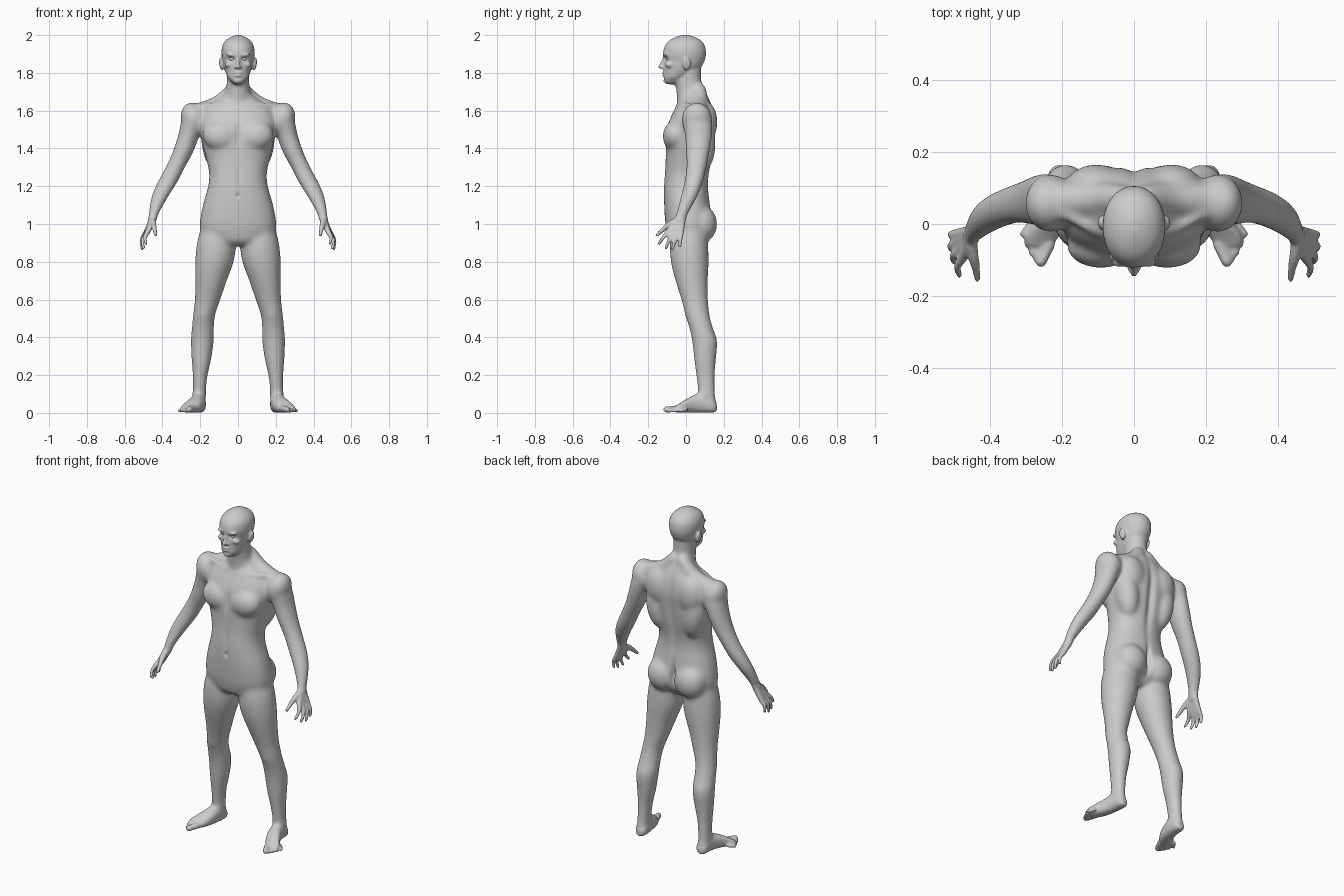
import bpy, bmesh, math
from mathutils import Vector, Matrix

bm = bmesh.new()


def spline(rows, steps=5):
    """Catmull-Rom interpolation through rows of numbers."""
    out = []
    for i in range(len(rows) - 1):
        a, b, c, d = (rows[min(max(i + k, 0), len(rows) - 1)] for k in (-1, 0, 1, 2))
        for s in range(steps):
            t = s / steps
            out.append([0.5 * (2 * q + (r - p) * t + (2 * p - 5 * q + 4 * r - w) * t * t
                               + (3 * q - p - 3 * r + w) * t ** 3)
                        for p, q, r, w in zip(a, b, c, d)])
    return out + [list(rows[-1])]


def loft(rows, power=2.0, upright=False, side=1, n=40):
    """Closed loft; each row is centre x, y, z and the two radii of its ring."""
    rings = []
    for x, y, z, ra, rb in spline(rows):
        ring = []
        for k in range(n):
            a = 2 * math.pi * k / n
            u = math.copysign(abs(math.cos(a)) ** (2 / power), math.cos(a)) * ra
            v = math.copysign(abs(math.sin(a)) ** (2 / power), math.sin(a)) * rb
            p = (x + u, y, z + v) if upright else (x + u, y + v, z)
            ring.append(bm.verts.new((p[0] * side, p[1], p[2])))
        rings.append(ring)
    faces = [bm.faces.new(rings[0]), bm.faces.new(rings[-1][::-1])]
    for r, s in zip(rings, rings[1:]):
        for k in range(n):
            faces.append(bm.faces.new((r[k], s[k], s[(k + 1) % n], r[(k + 1) % n])))
    bmesh.ops.recalc_face_normals(bm, faces=faces)


def slices(rows):
    """Convert z, half width, front y, back y into loft rows."""
    return [(0, (f + b) / 2, z, w, (b - f) / 2) for z, w, f, b in rows]


def blob(c, r, side=1, tilt=0, sub=3):
    m = (Matrix.Translation((c[0] * side, c[1], c[2])) @ Matrix.Rotation(tilt * side, 4, 'Y')
         @ Matrix.Diagonal((r[0], r[1], r[2], 1)))
    bmesh.ops.create_icosphere(bm, subdivisions=sub, radius=1, matrix=m)


def strand(points, side=1):
    """Tapered rounded strand through points x, y, z, radius."""
    for x, y, z, r in spline(points, 8):
        blob((x, y, z), (r, r, r), side, sub=2)


# Torso, neck and head
loft(slices([(0.885, .09, -.06, .07), (0.91, .14, -.088, .095), (0.95, .19, -.10, .125),
             (1.0, .203, -.109, .14), (1.1, .186, -.116, .128), (1.2, .158, -.117, .118),
             (1.27, .153, -.112, .124), (1.35, .170, -.108, .140), (1.45, .193, -.108, .152),
             (1.53, .205, -.095, .158), (1.60, .185, -.065, .148), (1.65, .12, -.038, .13),
             (1.69, .07, -.035, .11)]), 2.3)
loft(slices([(1.60, .085, -.04, .13), (1.66, .072, -.048, .118), (1.71, .064, -.052, .097),
             (1.76, .060, -.055, .08), (1.84, .06, -.04, .08)]))
loft(slices([(1.738, .022, -.112, -.07), (1.75, .036, -.118, -.035), (1.775, .054, -.119, .0),
             (1.80, .065, -.118, .045), (1.83, .074, -.118, .08), (1.865, .081, -.117, .099),
             (1.90, .087, -.122, .106), (1.94, .084, -.113, .101), (1.97, .067, -.09, .081),
             (1.99, .039, -.054, .046), (2.0, .012, -.02, .015)]), 2.1)

# Face centre: nose, lips, chin
strand([(0, -.117, 1.878, .008), (0, -.127, 1.852, .009), (0, -.136, 1.832, .012)])
blob((0, -.117, 1.800), (.024, .011, .007))
blob((0, -.116, 1.787), (.021, .011, .007))
blob((0, -.106, 1.757), (.028, .018, .017))

for s in (1, -1):
    # Face sides: nostrils, brow, cheekbone, ear
    blob((.011, -.122, 1.829), (.009, .012, .008), s)
    blob((.034, -.108, 1.894), (.03, .014, .008), s, -.1)
    blob((.046, -.085, 1.845), (.026, .025, .016), s, .3)
    blob((.088, .004, 1.847), (.012, .022, .036), s, .15)
    # Muscle masses: chest, shoulder, shoulder blade, flank, buttock
    blob((.092, -.060, 1.465), (.098, .064, .080), s, -.2)
    blob((.233, .058, 1.555), (.068, .082, .092), s, .35)
    blob((.105, .105, 1.54), (.085, .062, .11), s)
    blob((.125, .085, 1.42), (.068, .072, .15), s, .15)
    blob((.092, .082, 1.0), (.095, .084, .10), s)
    strand([(.03, .07, 1.71, .04), (.10, .07, 1.635, .05), (.20, .065, 1.595, .05)], s)
    # Collarbone
    strand([(.02, -.04, 1.625, .016), (.10, -.02, 1.632, .016), (.2, .03, 1.625, .016)], s)
    # Arm
    loft([(.20, .06, 1.61, .045, .055), (.235, .06, 1.55, .062, .078), (.26, .066, 1.47, .057, .073),
          (.292, .062, 1.38, .055, .063), (.332, .055, 1.30, .052, .054),
          (.374, .040, 1.22, .053, .050), (.411, .018, 1.15, .046, .045),
          (.438, -.010, 1.08, .033, .036), (.452, -.030, 1.03, .024, .032),
          (.460, -.040, 1.00, .020, .036)], side=s)
    # Palm and fingers: knuckle, middle joint, tip
    hand = [((.474, -.088, .967), (.492, -.119, .930), (.486, -.143, .897)),
            ((.481, -.067, .956), (.504, -.090, .912), (.500, -.106, .872)),
            ((.486, -.046, .951), (.510, -.061, .907), (.507, -.072, .868)),
            ((.486, -.026, .956), (.509, -.029, .917), (.508, -.032, .882))]
    for i, (k, m, t) in enumerate(hand):
        strand([(.455, -.046 + .009 * i, 1.02, .018), (*k, .0155), (*m, .0115), (*t, .009)], s)
    strand([(.455, -.048, 1.02, .019), (.447, -.092, .995, .016), (.440, -.126, .966, .0125),
            (.436, -.153, .942, .010)], s)
    # Leg
    loft([(.113, .02, .99, .08, .09), (.114, .016, .90, .103, .101), (.125, .020, .80, .102, .100),
          (.143, .030, .70, .084, .086), (.161, .046, .60, .068, .071),
          (.179, .060, .52, .059, .065), (.186, .080, .45, .059, .063),
          (.189, .099, .38, .061, .067), (.194, .101, .28, .052, .058),
          (.200, .103, .20, .040, .050), (.204, .108, .12, .035, .046),
          (.206, .112, .05, .034, .048)], side=s)
    blob((.18, .02, .53), (.035, .028, .045), s)
    blob((.205, .10, .10), (.042, .022, .02), s)
    # Foot, then toes
    loft([(.205, .163, .028, .015, .018), (.205, .145, .035, .032, .033), (.207, .10, .05, .037, .049),
          (.216, .05, .050, .040, .049), (.235, .0, .037, .046, .036),
          (.256, -.035, .025, .047, .024), (.266, -.062, .018, .034, .014)], 2.4, True, s)
    for i in range(5):
        t = i / 4
        r = (.018, .013, .0125, .012, .0115)[i]
        a = Vector((.236, -.055, .022)).lerp(Vector((.286, .0, .018)), t)
        b = Vector((.259, -.104, r)).lerp(Vector((.309, -.028, r)), t)
        b.y -= .012 * math.sin(math.pi * t)
        strand([(*a, r), (*b, r * .95)], s)

# Fuse every part into one skin
raw = bpy.data.meshes.new("body_parts")
bm.to_mesh(raw)
bm.free()
parts = bpy.data.objects.new("body_parts", raw)
bpy.context.collection.objects.link(parts)
fuse = parts.modifiers.new("fuse", 'REMESH')
fuse.mode = 'VOXEL'
fuse.voxel_size = .0056
deps = bpy.context.evaluated_depsgraph_get()
skin = bpy.data.meshes.new_from_object(parts.evaluated_get(deps))
bpy.data.objects.remove(parts)

# Smooth strongly on the body, lightly on head, hands and feet
bm = bmesh.new()
bm.from_mesh(skin)


def fine(p):
    return p.z > 1.77 or p.z < .07 or (abs(p.x) > .41 and p.z < 1.03)


def relax(verts, times):
    for _ in range(times):
        bmesh.ops.smooth_vert(bm, verts=verts, factor=.5, use_axis_x=True, use_axis_y=True, use_axis_z=True)


relax([v for v in bm.verts if not fine(v.co)], 32)
relax(bm.verts[:], 4)

# Sculpted dents: centre, radii, push along y
dents = [((.032, -.115, 1.874), (.017, .04, .011), .013), ((0, -.125, 1.7935), (.02, .03, .0035), .006),
         ((0, -.12, 1.772), (.02, .03, .007), .004), ((0, .15, 1.40), (.022, .06, .22), -.016),
         ((0, .14, 1.02), (.014, .08, .07), -.03), ((0, -.12, 1.47), (.016, .05, .07), .010),
         ((0, -.12, 1.24), (.012, .04, .10), .004), ((0, -.12, 1.15), (.010, .03, .012), .008),
         ((.088, -.02, 1.85), (.01, .012, .018), .0)]
for v in bm.verts:
    for c, r, push in dents:
        q = sum(((p - o) / w) ** 2 for p, o, w in zip((abs(v.co.x), v.co.y, v.co.z), c, r))
        if q < 9:
            v.co.y += push * math.exp(-q)
    v.co.z = max(v.co.z, 0)
for f in bm.faces:
    f.smooth = True
bm.to_mesh(skin)
bm.free()
body = bpy.data.objects.new("human_body", skin)
bpy.context.collection.objects.link(body)

# Eyeballs
for s in (1, -1):
    bpy.ops.mesh.primitive_uv_sphere_add(segments=24, ring_count=16, radius=.0125,
                                         location=(.032 * s, -.094, 1.874))
    bpy.context.object.name = "eyeball"
    bpy.ops.object.shade_smooth()
